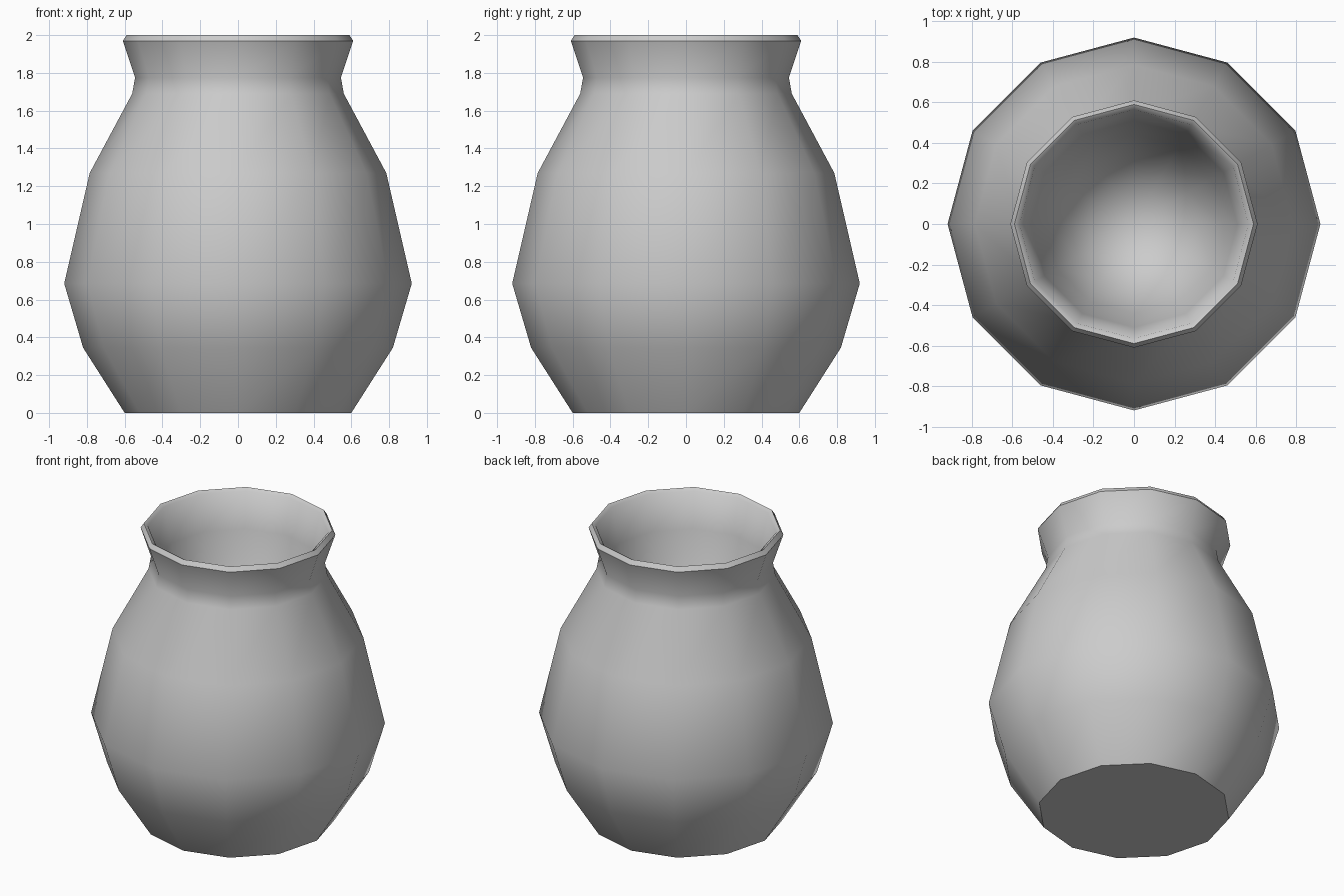
import bpy, bmesh, math

cube = bpy.data.objects.get("Cube")
if cube:
    bpy.data.objects.remove(cube, do_unlink=True)

SIDES = 12

clay = bpy.data.materials.new("grey clay")
clay.use_nodes = True
grey = (0.6, 0.6, 0.6, 1)
clay.diffuse_color = grey
clay.node_tree.nodes["Principled BSDF"].inputs["Base Color"].default_value = grey

# Radius and height from the foot, over the rim, down the hollow
profile = [(0.60, 0), (0.82, 0.345), (0.92, 0.685), (0.785, 1.27),
           (0.56, 1.69), (0.545, 1.775), (0.61, 1.97), (0.59, 2.0),
           (0.565, 1.985), (0.51, 1.75), (0.44, 1.45), (0.32, 1.2), (0.17, 1.08)]
hollow_floor = 1.04


def lathe(name, points, floor_z):
    bm = bmesh.new()
    rings = []
    for r, z in points:
        angles = [math.tau * i / SIDES for i in range(SIDES)]
        rings.append([bm.verts.new((r * math.cos(a), r * math.sin(a), z)) for a in angles])
    # Walls
    for low, high in zip(rings, rings[1:]):
        for i in range(SIDES):
            j = (i + 1) % SIDES
            bm.faces.new((low[i], low[j], high[j], high[i]))
    # Flat foot and hollow floor
    bm.faces.new(rings[0][::-1])
    centre = bm.verts.new((0, 0, floor_z))
    for i in range(SIDES):
        bm.faces.new((rings[-1][i], rings[-1][(i + 1) % SIDES], centre))
    bmesh.ops.recalc_face_normals(bm, faces=bm.faces)
    mesh = bpy.data.meshes.new(name)
    bm.to_mesh(mesh)
    bm.free()
    mesh.materials.append(clay)
    obj = bpy.data.objects.new(name, mesh)
    bpy.context.collection.objects.link(obj)
    return obj


vase = lathe("vase", profile, hollow_floor)

# Smooth walls with a crisp edge round the foot
bpy.ops.object.select_all(action='DESELECT')
vase.select_set(True)
bpy.context.view_layer.objects.active = vase
bpy.ops.object.shade_smooth_by_angle(angle=math.radians(50))
